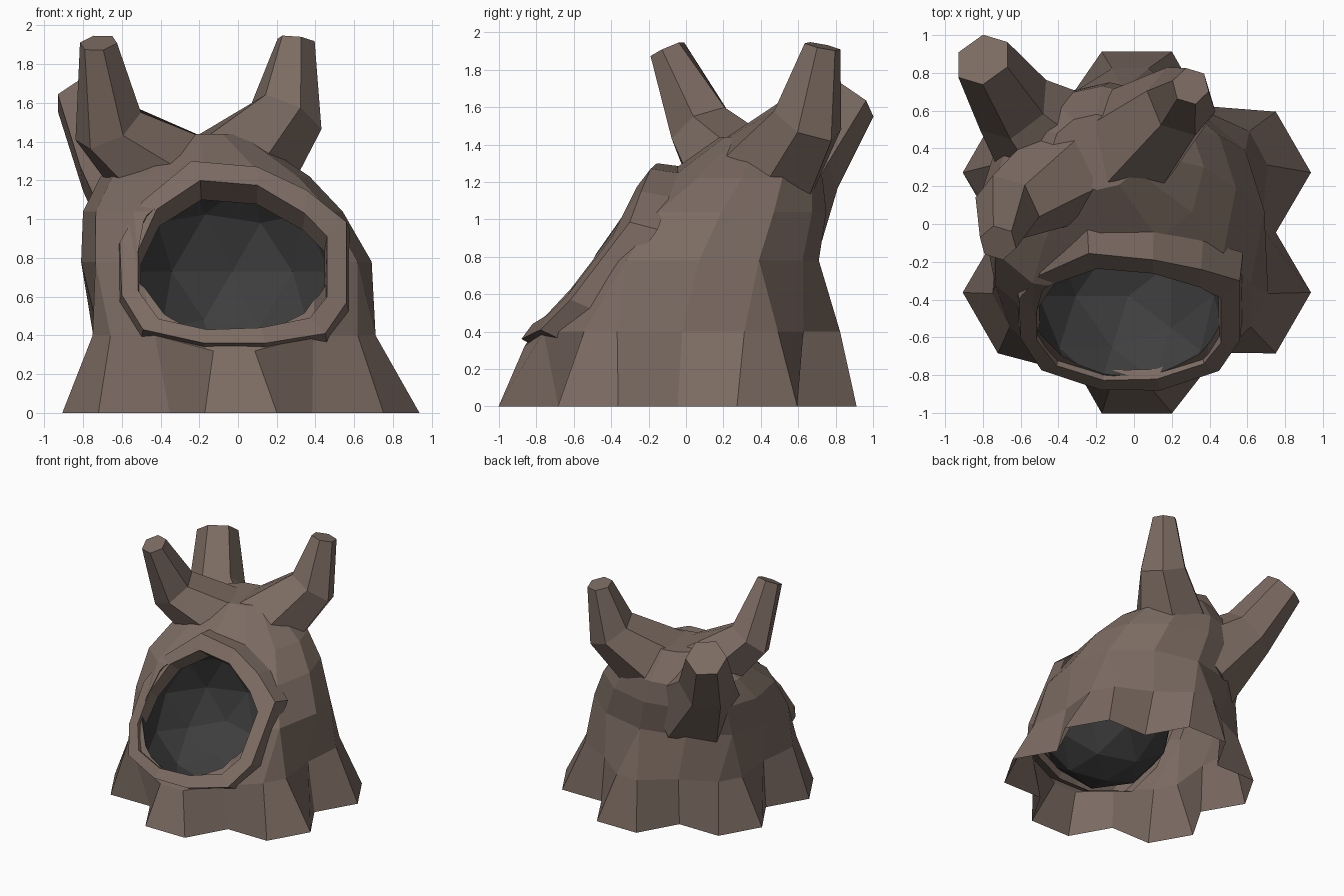
import bpy, bmesh, math
from mathutils import Vector

if "Cube" in bpy.data.objects:
    bpy.data.objects.remove(bpy.data.objects["Cube"])


def material(name, rgb):
    m = bpy.data.materials.new(name)
    m.diffuse_color = (*rgb, 1)
    m.use_nodes = True
    m.node_tree.nodes["Principled BSDF"].inputs["Base Color"].default_value = m.diffuse_color
    return m


bark = material("brown bark", (0.2, 0.148, 0.122))
dark = material("dark hollow", (0.05, 0.05, 0.05))


def make_object(name, bm):
    bmesh.ops.remove_doubles(bm, verts=bm.verts[:], dist=1e-4)
    bmesh.ops.recalc_face_normals(bm, faces=bm.faces[:])
    me = bpy.data.meshes.new(name)
    bm.to_mesh(me)
    bm.free()
    me.materials.append(bark)
    me.materials.append(dark)
    ob = bpy.data.objects.new(name, me)
    bpy.context.collection.objects.link(ob)
    return ob


def loft(name, loops, cap_start=True, cap_end=True):
    bm = bmesh.new()
    rows = [[bm.verts.new(p) for p in loop] for loop in loops]
    n = len(rows[0])
    for a, b in zip(rows, rows[1:]):
        for i in range(n):
            j = (i + 1) % n
            bm.faces.new((a[i], a[j], b[j], b[i]))
    if cap_start:
        bm.faces.new(rows[0][::-1])
    if cap_end:
        bm.faces.new(rows[-1])
    return make_object(name, bm)


# Trunk: star of six roots at the ground, leaning back as it rises
# z, centre x, centre y, half width, half depth, valley ratio, front squareness, root half angle
rows = [
    (0.0, 0.015, -0.045, 0.975, 0.975, 0.755, 1.0, 11),
    (0.40, -0.02, -0.02, 0.79, 0.85, 0.88, 0.95, 7),
    (0.78, -0.06, 0.07, 0.75, 0.64, 1.0, 0.72, 0),
    (1.04, -0.13, 0.19, 0.67, 0.56, 1.0, 0.72, 0),
    (1.22, -0.17, 0.30, 0.54, 0.43, 1.0, 0.85, 0),
    (1.44, -0.2, 0.38, 0.24, 0.2, 1.0, 1.0, 0),
]


def power(v, e):
    return math.copysign(abs(v) ** e, v)


loops = []
for z, cx, cy, rx, ry, valley, sq, half in rows:
    loop = []
    for k in range(6):
        for off, f in ((-half, 1), (half, 1), (30, valley)):
            a = math.radians(30 + 60 * k + off)
            e = sq if math.sin(a) < 0 else 1
            low = 0
            if z == 0.4 and k == 4 and f == 1:      # front root is lower
                low = 0.08
            if z == 0.4 and k in (3, 4) and f < 1:  # front valleys rise to the rim
                f = 1.0
            loop.append((cx + rx * f * power(math.cos(a), e),
                         cy + ry * f * power(math.sin(a), e), z - low))
    loops.append(loop)
trunk = loft("trunk", loops)

# Hollow: dark faceted bowl cut into the trunk
bm = bmesh.new()
bmesh.ops.create_icosphere(bm, subdivisions=2, radius=1)
for v in bm.verts:
    v.co = Vector((-0.03 + 0.53 * v.co.x, -0.38 + 0.55 * v.co.y, 0.73 + 0.56 * v.co.z))
for f in bm.faces:
    f.material_index = 1
cutter = make_object("hollow_cutter", bm)
cutter.hide_render = True
mod = trunk.modifiers.new("hollow", 'BOOLEAN')
mod.operation = 'DIFFERENCE'
mod.solver = 'EXACT'
mod.object = cutter
bpy.context.view_layer.objects.active = trunk
bpy.ops.object.modifier_apply(modifier=mod.name)
bpy.data.objects.remove(cutter)

# Underside is open
bm = bmesh.new()
bm.from_mesh(trunk.data)
bmesh.ops.delete(bm, geom=[f for f in bm.faces if all(v.co.z < 1e-4 for v in f.verts)],
                 context='FACES')
bm.to_mesh(trunk.data)
bm.free()

# Rim around the hollow
outer = [(-0.24, 1.30), (0.10, 1.27), (0.355, 1.15), (0.56, 0.985), (0.56, 0.57), (0.45, 0.41),
         (0.14, 0.36), (-0.175, 0.36), (-0.49, 0.43), (-0.60, 0.61), (-0.61, 0.88), (-0.495, 1.09)]
inner = [(-0.195, 1.20), (0.10, 1.175), (0.345, 1.03), (0.46, 0.91), (0.46, 0.60), (0.37, 0.49),
         (0.12, 0.44), (-0.16, 0.43), (-0.41, 0.485), (-0.515, 0.63), (-0.515, 0.84), (-0.42, 1.05)]


def lean(points):
    return [Vector((x, -0.17 - 0.763 * (1.3 - z) + (0.35 if x > 0 else 0.25) * x * x, z))
            for x, z in points]


front, lip = lean(outer), lean(inner)
skirt = [p + Vector((0.03 * p.x, 0.15, -0.02 - 0.06 * (1.3 - p.z))) for p in front]
wall = []
for p in lip:
    t = 0.4 + 0.6 * (p.z - 0.43) / 0.77
    wall.append(p + Vector((-0.03 * p.x, 0.13 * t, -0.1 * t)))
loft("hollow_rim", [skirt, front, lip, wall], False, False)


# Broken branches: bent tapering six-sided tubes
def branch(name, path):
    pts = [Vector(p[:3]) for p in path]
    loops = []
    for i, p in enumerate(pts):
        d = (pts[min(i + 1, len(pts) - 1)] - pts[max(i - 1, 0)]).normalized()
        u = d.cross(Vector((0.3, 1, 0))).normalized()
        w = d.cross(u)
        loops.append([p + path[i][3] * (u * math.cos(k * math.pi / 3) + w * math.sin(k * math.pi / 3))
                      for k in range(6)])
    loft(name, loops)


branch("left_branch", [(-0.28, 0.32, 1.16, 0.31), (-0.67, 0.09, 1.48, 0.19), (-0.72, -0.10, 1.91, 0.1)])
branch("right_branch", [(-0.08, 0.38, 1.17, 0.33), (0.25, 0.65, 1.53, 0.2), (0.30, 0.73, 1.925, 0.1)])
branch("back_branch", [(-0.36, 0.38, 0.98, 0.38), (-0.64, 0.63, 1.29, 0.22), (-0.80, 0.87, 1.64, 0.16)])
